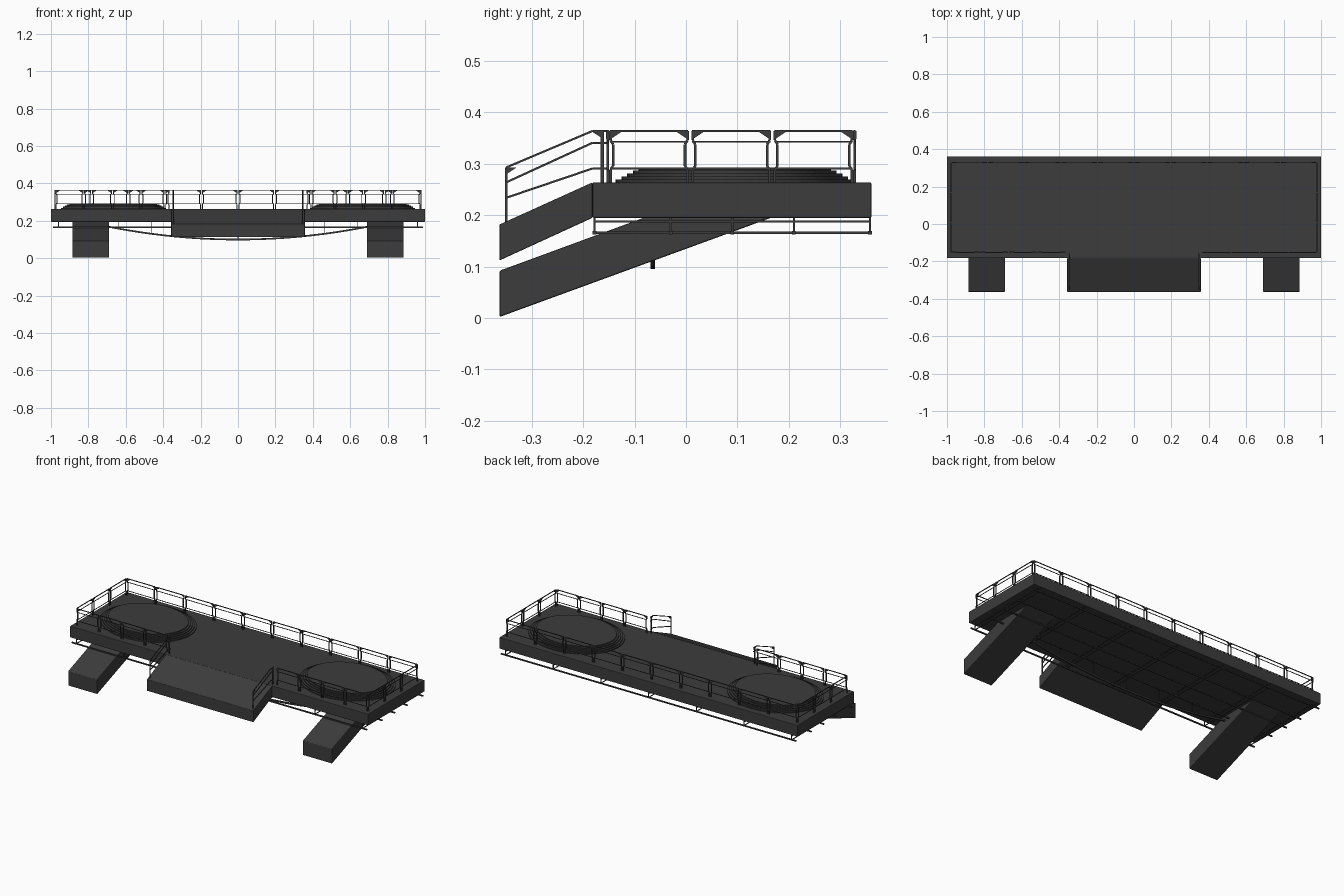
import bpy, bmesh, math
from mathutils import Vector, Matrix

cube = bpy.data.objects.get("Cube")
if cube:
    bpy.data.objects.remove(cube, do_unlink=True)

mat = bpy.data.materials.new("dark grey metal")
mat.use_nodes = True
grey = (0.045, 0.045, 0.045, 1)
mat.diffuse_color = grey
mat.node_tree.nodes["Principled BSDF"].inputs["Base Color"].default_value = grey


def finish(bm, name, bevel=0):
    bmesh.ops.recalc_face_normals(bm, faces=bm.faces)
    me = bpy.data.meshes.new(name)
    bm.to_mesh(me)
    bm.free()
    me.materials.append(mat)
    ob = bpy.data.objects.new(name, me)
    bpy.context.collection.objects.link(ob)
    if bevel:
        mod = ob.modifiers.new("soft edges", "BEVEL")
        mod.width, mod.segments = bevel, 2
    return ob


def prism(bm, points, offset):
    """Extrude a flat outline of 3D points along an offset."""
    face = bm.faces.new([bm.verts.new(p) for p in points])
    new = bmesh.ops.extrude_face_region(bm, geom=[face])["geom"]
    verts = [v for v in new if isinstance(v, bmesh.types.BMVert)]
    bmesh.ops.translate(bm, verts=verts, vec=offset)


def side_profile(name, profile, x0, x1, bevel=0.003):
    """Solid from a (y, z) outline, spanning x0 to x1."""
    bm = bmesh.new()
    prism(bm, [(x0, y, z) for y, z in profile], (x1 - x0, 0, 0))
    return finish(bm, name, bevel)


def beam(bm, a, b, w=0.004):
    """Square bar between two points."""
    a, b = Vector(a), Vector(b)
    d = b - a
    rot = d.to_track_quat("Z", "Y").to_matrix().to_4x4()
    m = Matrix.Translation((a + b) / 2) @ rot @ Matrix.Diagonal((w, w, d.length, 1))
    bmesh.ops.create_cube(bm, size=1, matrix=m)


DECK, BOTTOM, RAIL = 0.264, 0.195, 0.364
FRONT, BACK = -0.182, 0.361

# Deck slab and sloping front ramp
side_profile("deck", [(FRONT, BOTTOM), (BACK, BOTTOM), (BACK, DECK), (FRONT, DECK)], -1, 1)
side_profile("ramp", [(FRONT, BOTTOM), (FRONT, DECK), (-0.363, 0.182), (-0.363, 0.112)],
             -0.357, 0.357, 0.002)

# Slanted support legs
for side, s in (("left", 1), ("right", -1)):
    side_profile(side + "_support_leg",
                 [(-0.363, 0.002), (-0.363, 0.092), (-0.08, 0.196), (0.168, 0.196)],
                 *sorted((s * 0.69, s * 0.885)))

# Stepped oval landing pads
for side, s in (("left", 1), ("right", -1)):
    bm = bmesh.new()
    steps = 5
    for i in range(steps):
        shrink = 0.045 * i / (steps - 1)
        top = DECK + 0.029 * (i + 1) / steps
        m = (Matrix.Translation((s * 0.667, 0.095, (DECK - 0.003 + top) / 2))
             @ Matrix.Diagonal((0.28 - shrink, 0.232 - shrink, top - DECK + 0.003, 1)))
        bmesh.ops.create_cone(bm, cap_ends=True, segments=64, radius1=1, radius2=1,
                              depth=1, matrix=m)
    finish(bm, side + "_landing_pad")


def rail_panel(bm, a, b):
    """Railing panel with kinked posts, corner gussets and three bars."""
    a, b = Vector((*a, 0)), Vector((*b, 0))
    along = (b - a).normalized()
    across = Vector((-along.y, along.x, 0)) * 0.004
    up = Vector((0, 0, 1))
    for end, d in ((a, along), (b, -along)):
        foot, knee = end + d * 0.005, end + d * 0.010
        path = [foot + up * DECK, foot + up * 0.288, knee + up * 0.296,
                knee + up * 0.338, foot + up * 0.346, foot + up * RAIL]
        for p, q in zip(path, path[1:]):
            beam(bm, p, q, 0.005)
        prism(bm, [foot + up * RAIL, foot + d * 0.024 + up * RAIL,
                   foot + up * 0.348], across)
    for z, w in ((RAIL, 0.004), (0.343, 0.003), (0.291, 0.003)):
        beam(bm, a + along * 0.004 + up * z, b - along * 0.004 + up * z, w)


def rail_run(name, a, b, count):
    bm = bmesh.new()
    a, b = Vector(a), Vector(b)
    for i in range(count):
        rail_panel(bm, a.lerp(b, i / count), a.lerp(b, (i + 1) / count))
    finish(bm, name)


# Deck railings around the back, sides and front
rail_run("back_railing", (-0.978, 0.328), (0.978, 0.328), 10)
for side, s in (("left", 1), ("right", -1)):
    rail_run(side + "_side_railing", (s * 0.978, -0.152), (s * 0.978, 0.328), 3)
    rail_run(side + "_front_railing", (s * 0.978, -0.152), (s * 0.365, -0.152), 4)

    # Sloping ramp railing
    bm = bmesh.new()
    x = s * 0.346
    beam(bm, (x, -0.350, 0.186), (x, -0.350, 0.293), 0.005)
    beam(bm, (x, -0.163, DECK), (x, -0.163, RAIL), 0.006)
    for low, high in ((0.293, RAIL), (0.264, 0.341), (0.234, 0.291)):
        beam(bm, (x, -0.350, low), (x, -0.182, high))
        beam(bm, (x, -0.182, high), (x, -0.152, high))
    prism(bm, [(x, -0.185, RAIL), (x, -0.160, RAIL), (x, -0.160, 0.348)], (0.004, 0, 0))
    prism(bm, [(x, -0.352, 0.293), (x, -0.330, 0.293), (x, -0.352, 0.278)], (0.004, 0, 0))
    finish(bm, side + "_ramp_railing")

# Pipe grid hung below the deck
bm = bmesh.new()
PIPE = 0.166
lengthwise = [-0.178, -0.030, 0.090, 0.210, 0.358]
for y in lengthwise:
    beam(bm, (-0.99, y, PIPE), (0.99, y, PIPE), 0.007)
for i in range(7):
    x = -0.96 + 0.32 * i
    beam(bm, (x, FRONT + 0.004, PIPE), (x, BACK - 0.003, PIPE), 0.004)
    beam(bm, (x, FRONT + 0.004, 0.188), (x, BACK - 0.003, 0.188), 0.004)
    for y in lengthwise:
        beam(bm, (x, y, PIPE), (x, y, BOTTOM + 0.002), 0.004)
finish(bm, "under_deck_pipes")

# Hanging bowed strip between the legs
bm = bmesh.new()
n = 24
arc = []
for i in range(n + 1):
    t = 2 * i / n - 1
    arc.append(Vector((0.69 * t, -0.065, 0.100 + 0.068 * t * t)))
for p, q in zip(arc, arc[1:]):
    beam(bm, p, q, 0.009)
for p in arc[4:-3:4]:
    beam(bm, p, (p.x, p.y, BOTTOM + 0.002), 0.003)
finish(bm, "bowed_strip")
